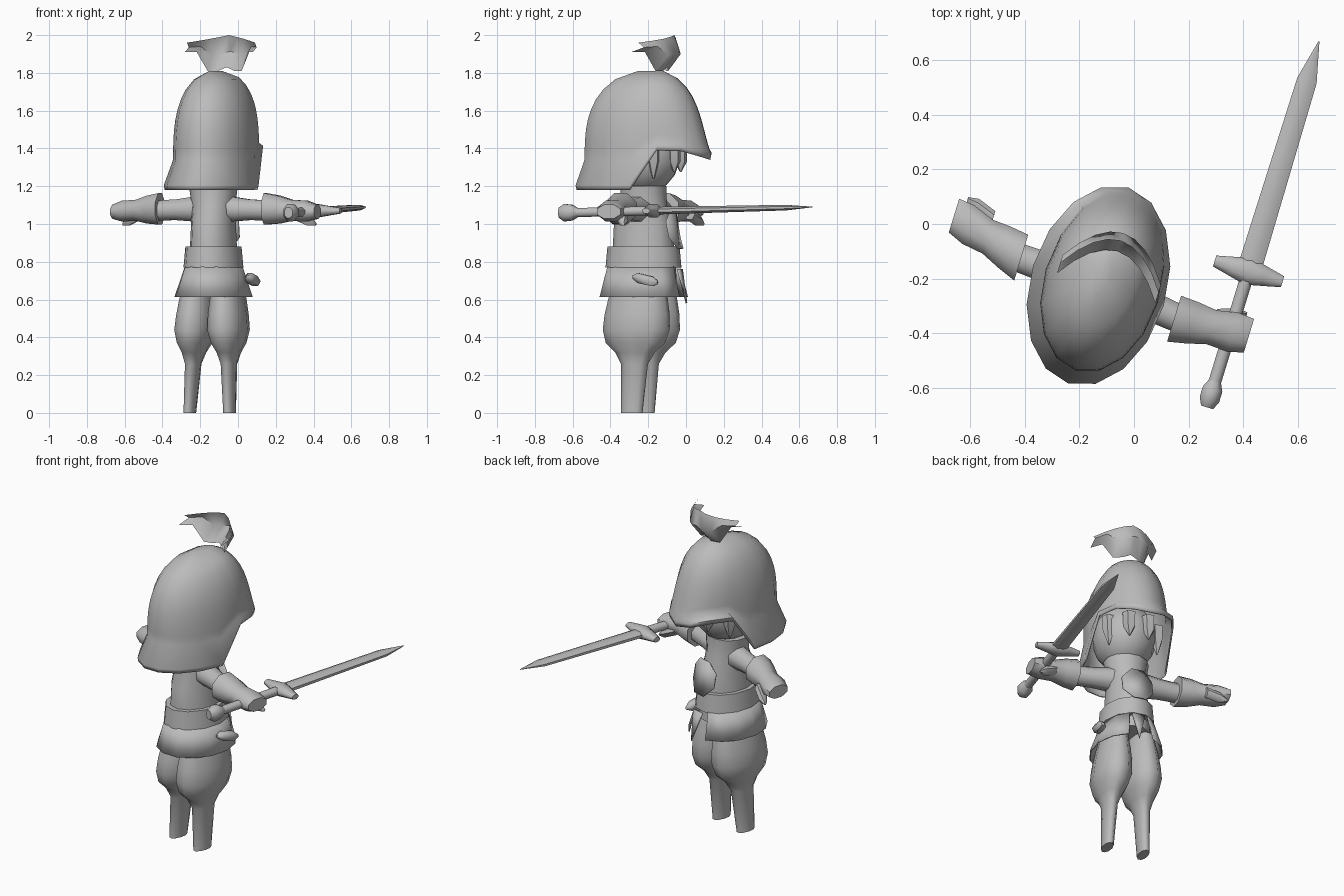
import bpy, bmesh
from math import sin, cos, pi, radians, sqrt
from mathutils import Matrix, Vector

default_cube = bpy.data.objects.get("Cube")
if default_cube:
    bpy.data.objects.remove(default_cube)

GREY = (0.5, 0.5, 0.5, 1)
grey = bpy.data.materials.new("plain_grey")
grey.use_nodes = True
grey.diffuse_color = GREY
grey.node_tree.nodes["Principled BSDF"].inputs["Base Color"].default_value = GREY

# The figure is built facing +y around its own axis, then turned and placed
PLACE = Matrix.Translation((-0.13, -0.225, 0)) @ Matrix.Rotation(radians(-17), 4, 'Z')
X, Y, Z = range(3)
parts = []


def finish(name, bm, thickness=0):
    bmesh.ops.recalc_face_normals(bm, faces=bm.faces)
    bm.transform(PLACE)
    mesh = bpy.data.meshes.new(name)
    bm.to_mesh(mesh)
    bm.free()
    mesh.materials.append(grey)
    part = bpy.data.objects.new(name, mesh)
    bpy.context.collection.objects.link(part)
    if thickness:
        shell = part.modifiers.new("shell", 'SOLIDIFY')
        shell.thickness = thickness
        shell.offset = -1
    parts.append(part)


def skin(name, rows, closed=True, cap_first=True, cap_last=True, thickness=0):
    """Join rows of points with quads."""
    bm = bmesh.new()
    grid = [[bm.verts.new(point) for point in row] for row in rows]
    count = len(rows[0])
    for lower, upper in zip(grid, grid[1:]):
        for i in range(count if closed else count - 1):
            j = (i + 1) % count
            bm.faces.new((lower[i], lower[j], upper[j], upper[i]))
    if closed and cap_first:
        bm.faces.new(grid[0])
    if closed and cap_last:
        bm.faces.new(grid[-1])
    finish(name, bm, thickness)


def tube(name, axis, stations, start=(0, 0), end=None, sides=8, turn=0.5, gap=0, thickness=0):
    """Stations are (place on axis, half size, half size); the centre runs from start to end."""
    start, end = Vector(start), Vector(end or start)
    first, last = stations[0][0], stations[-1][0]
    rows = []
    for place, wide, deep in stations:
        centre = start.lerp(end, (place - first) / (last - first))
        row = []
        for i in range(sides):
            if gap:
                angle = gap + 2 * (pi - gap) * i / (sides - 1)
            else:
                angle = 2 * pi * (i + turn) / sides
            point = [centre.x + wide * sin(angle), centre.y + deep * cos(angle)]
            point.insert(axis, place)
            row.append(point)
        rows.append(row)
    skin(name, rows, closed=not gap, thickness=thickness)


def plate(name, outline):
    bm = bmesh.new()
    bm.faces.new([bm.verts.new(point) for point in outline])
    finish(name, bm, thickness=0.009)


# Legs: thin shins swelling into baggy trousers, tucked in at the hips
for side, word in ((-1, "right"), (1, "left")):
    hip = side * 0.1 - 0.01
    tube(word + "_leg", Z, [
        (0, 0.03, 0.06), (0.26, 0.04, 0.075), (0.32, 0.06, 0.11), (0.37, 0.085, 0.165),
        (0.44, 0.105, 0.185), (0.52, 0.1, 0.18), (0.6, 0.09, 0.165), (0.7, 0.07, 0.14)],
        start=(hip - side * -0.01, -0.035), end=(side * 0.08, 0), sides=10)

# Torso, belt and open-fronted skirt
tube("torso", Z, [(0.7, 0.13, 0.18), (0.9, 0.12, 0.165), (1, 0.115, 0.16), (1.1, 0.115, 0.125),
                  (1.2, 0.13, 0.12)], sides=12)
tube("belt", Z, [(0.77, 0.155, 0.205), (0.88, 0.145, 0.195)], sides=12)
tube("skirt", Z, [(0.615, 0.205, 0.24), (0.775, 0.15, 0.2)], sides=13, gap=radians(22), thickness=0.008)

# Chest plate wrapped on the slope of the chest, and front flap
chest = []
for corner in range(8):
    angle = 2 * pi * (corner + 0.5) / 8
    across, drop = 0.1 * sin(angle), 0.11 * cos(angle)
    chest.append((across, 0.185 - 0.2 * drop - 3 * across ** 2, 0.97 + drop))
plate("chest_plate", chest)
plate("front_flap", [(-0.03, 0.2, 0.76), (0.05, 0.2, 0.76), (0.02, 0.24, 0.58)])

# Pouch on the hip
tube("hip_pouch", Y, [(0, 0.01, 0.01), (0.03, 0.03, 0.03), (0.11, 0.03, 0.03), (0.14, 0.01, 0.01)],
     start=(0.19, 0.72), end=(0.2, 0.69), sides=6)

# Arms and gauntlets: flared cuff, wrist, fist and thumb, the fists swung forward
gauntlet = [(0.3, 0.095, 0.09), (0.37, 0.085, 0.08), (0.44, 0.07, 0.06), (0.52, 0.08, 0.06), (0.58, 0.07, 0.04)]
thumb = [(0.44, 0.03, 0.03), (0.51, 0.03, 0.03), (0.55, 0.01, 0.01)]
arm = [(0.07, 0.075, 0.075), (0.2, 0.06, 0.06), (0.36, 0.055, 0.055)]
for side, word, cuff, fist in ((-1, "right", 0.015, 0.09), (1, "left", -0.035, -0.015)):
    def sided(stations):
        return [(side * place, wide, deep) for place, wide, deep in stations]
    tube(word + "_arm", X, sided(arm), start=(0, 1.08), end=(cuff, 1.07))
    tube(word + "_gauntlet", X, sided(gauntlet), start=(cuff, 1.08), end=(fist, 1.065))
    tube(word + "_thumb", X, sided(thumb), start=(fist + 0.03, 1.05), end=(fist + 0.07, 1), sides=6)

# Sword held beside the body, pointing forward
HOLD = 0.51
sword = (HOLD, 1.07)
tube("pommel", Y, [(-0.31, 0.025, 0.03), (-0.28, 0.04, 0.05), (-0.24, 0.04, 0.045), (-0.2, 0.02, 0.02)],
     start=(HOLD, 1.06))
tube("grip", Y, [(-0.24, 0.025, 0.026), (0.2, 0.026, 0.026)], start=(HOLD, 1.06), end=sword)
guard = []
for reach in (-0.13, -0.06, 0, 0.06, 0.13):
    size = 0.055 - 0.25 * abs(reach)
    guard.append((HOLD + reach, size, size * 0.7))
tube("guard", X, guard, start=(0.21, 1.07))
tube("blade", Y, [(0.2, 0.048, 0.022), (0.94, 0.04, 0.016), (1.09, 0.002, 0.002)],
     start=sword, end=(HOLD, 1.09))

# Head, and hair locks framing the face
bm = bmesh.new()
bmesh.ops.create_uvsphere(
    bm, u_segments=14, v_segments=9, radius=0.2,
    matrix=Matrix.Translation((0.01, 0, 1.36)) @ Matrix.Diagonal((0.9, 1, 1, 1)))
finish("head", bm)
for degrees in range(-60, 61, 40):
    across, ahead = sin(radians(degrees)), cos(radians(degrees))
    lock = [(1.2 + 0.08 * ahead, 0.004, 0.004), (1.33, 0.035, 0.035), (1.42, 0.04, 0.035)]
    tube("hair_lock", Z, lock, start=(0.17 * across, 0.2 * ahead), sides=5)

# Helmet: flared rim raised over the face, domed crown
SIDES, RINGS = 16, 9
rim, lip, top = [], [], []
crown = [[] for ring in range(RINGS)]
for i in range(SIDES):
    across, ahead = sin(2 * pi * i / SIDES), cos(2 * pi * i / SIDES)
    face = max(0, ahead)
    low = 1.18 + 0.22 * min(1, 2.5 * face) - 0.06 * face ** 4
    rim.append((0.245 * across, 0.37 * ahead, low))
    lip.append((0.25 * across, 0.375 * ahead, low + 0.025))
    top.append((0.03 * across, 0.07 * ahead + 0.04, 1.81))
    base = max(1.34, low + 0.04)
    for ring in range(RINGS):
        rise = ring / RINGS
        dome = sqrt(1 - rise ** 2.8)
        brow = 0.05 * face * (1 - rise) ** 3
        crown[ring].append((0.012 + 0.214 * across * dome,
                            (0.322 * ahead + brow) * dome + 0.03 * rise ** 4,
                            base + (1.82 - base) * rise))
skin("helmet", [rim, lip] + crown + [top], cap_first=False, thickness=0.008)

# Plume: a curved ragged sheet, bulging forward above the helmet
plume = []
for share in (0, 0.5, 1):
    row = []
    for column in range(-4, 5):
        across = 0.047 * column
        reach = abs(column)
        low = 1.91 if reach > 2 else 1.83 if column == 0 else 1.81
        high = 2 - 0.01 * reach
        bulge = 0.24 * share - 0.2 * share ** 2 - 0.07
        row.append((across + 0.03, 0.21 - 4 * across ** 2 + bulge, low + (high - low) * share))
    plume.append(row)
skin("plume", plume, closed=False)

# Smooth shading with sharp creases
bpy.ops.object.select_all(action='DESELECT')
for part in parts:
    part.select_set(True)
bpy.context.view_layer.objects.active = parts[0]
bpy.ops.object.shade_smooth_by_angle(angle=radians(55))
